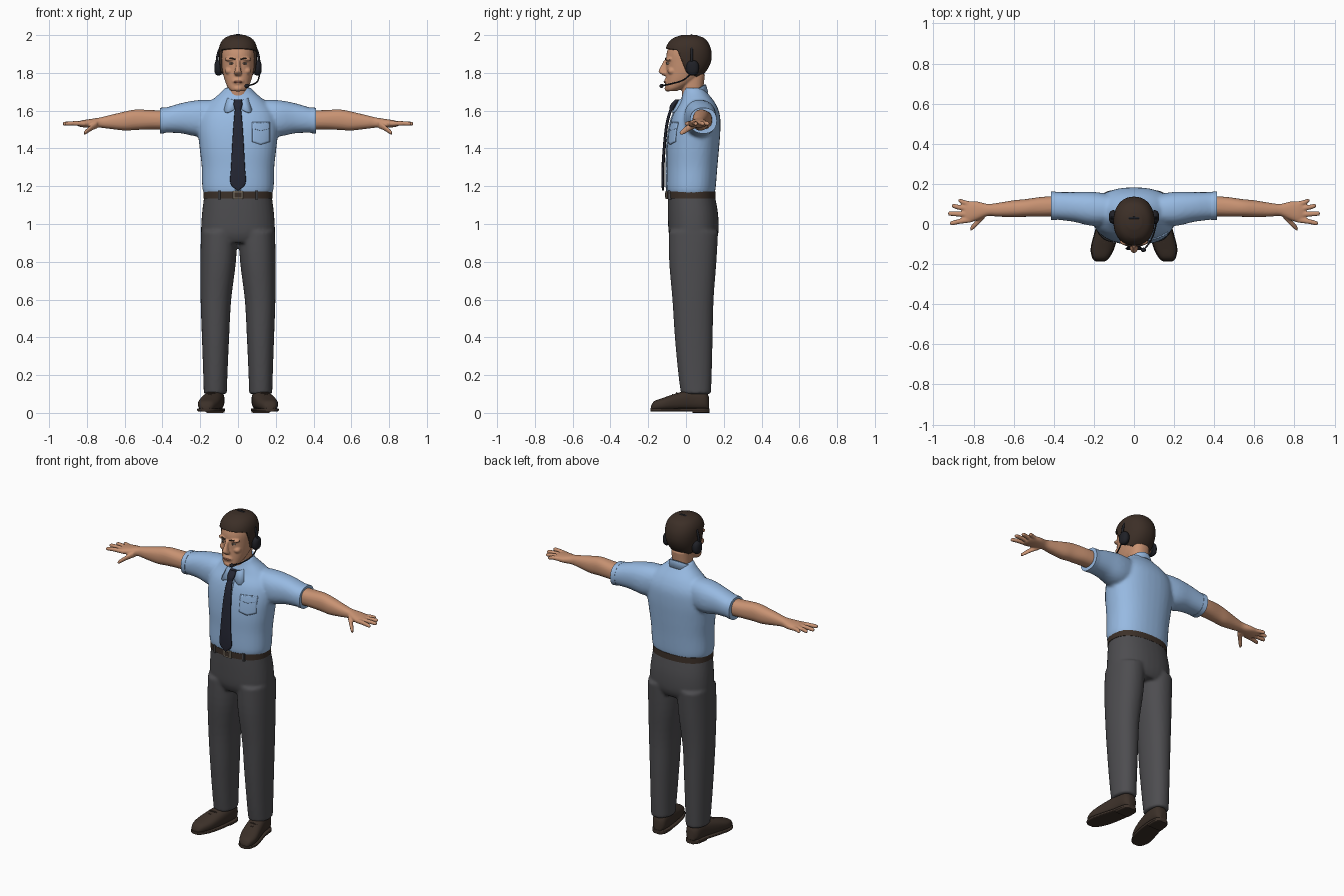
import bpy, bmesh, math
from mathutils import Vector

cube = bpy.data.objects.get("Cube")
if cube:
    bpy.data.objects.remove(cube, do_unlink=True)


def material(name, *rgb):
    m = bpy.data.materials.new(name)
    m.use_nodes = True
    m.diffuse_color = (*rgb, 1)
    bsdf = m.node_tree.nodes["Principled BSDF"]
    bsdf.inputs["Base Color"].default_value = (*rgb, 1)
    bsdf.inputs["Roughness"].default_value = 0.8
    return m


SHIRT = material("light blue cloth", .31, .49, .76)
TROUSER = material("charcoal cloth", .075, .074, .08)
SKIN = material("skin", .58, .29, .17)
HAIR = material("dark brown hair", .045, .028, .02)
TIE = material("navy tie", .018, .02, .034)
LEATHER = material("brown leather", .045, .03, .022)
PLASTIC = material("black plastic", .014, .015, .02)
METAL = material("buckle metal", .2, .17, .13)
LIP = material("lips", .36, .14, .09)
EYE = material("eye white", .5, .45, .4)


def loft(bm, axis, rings, p=2.3, n=36, steps=4, side=1):
    """Smooth closed tube through rings (position, centre u, centre v, half width, half height)."""
    rows = [rings[0], *rings, rings[-1]]
    path = []
    for i in range(1, len(rows) - 2):
        for k in range(steps):
            t = k / steps
            path.append([.5 * (2 * b + (c - a) * t + (2 * a - 5 * b + 4 * c - d) * t * t
                               + (3 * b - a - 3 * c + d) * t ** 3)
                         for a, b, c, d in zip(*rows[i - 1:i + 3])])
    path.append(rings[-1])
    loops = []
    for pos, u, v, a, b in path:
        loop = []
        for j in range(n):
            c, s = math.cos(math.tau * j / n), math.sin(math.tau * j / n)
            du = max(a, .002) * math.copysign(abs(c) ** (2 / p), c) + u
            dv = max(b, .002) * math.copysign(abs(s) ** (2 / p), s) + v
            x, y, z = {"x": (pos, du, dv), "y": (du, pos, dv), "z": (du, dv, pos)}[axis]
            loop.append(bm.verts.new((x * side, y, z)))
        loops.append(loop)
    for l0, l1 in zip(loops, loops[1:]):
        for j in range(n):
            bm.faces.new((l0[j], l0[j - 1], l1[j - 1], l1[j]))
    bm.faces.new(loops[0])
    bm.faces.new(loops[-1])


def ball(bm, centre, size):
    new = bmesh.ops.create_uvsphere(bm, u_segments=20, v_segments=12, radius=1)["verts"]
    for v in new:
        v.co = Vector(centre) + Vector(a * b for a, b in zip(v.co, size))


def make(name, bm, mat, voxel=0, smooth=3):
    bmesh.ops.recalc_face_normals(bm, faces=bm.faces)
    me = bpy.data.meshes.new(name)
    bm.to_mesh(me)
    bm.free()
    me.materials.append(mat)
    me.shade_smooth()
    me.set_sharp_from_angle(angle=math.radians(45))
    ob = bpy.data.objects.new(name, me)
    bpy.context.collection.objects.link(ob)
    if voxel:
        m = ob.modifiers.new("blend", "REMESH")
        m.mode, m.voxel_size, m.use_smooth_shade = "VOXEL", voxel, True
        m = ob.modifiers.new("soften", "SMOOTH")
        m.factor, m.iterations = .5, smooth
    return ob


def solid(name, axis, rings, mat, **kw):
    bm = bmesh.new()
    loft(bm, axis, rings, **kw)
    return make(name, bm, mat)


def wire(name, points, radius, mat):
    cu = bpy.data.curves.new(name, "CURVE")
    cu.dimensions, cu.bevel_depth, cu.bevel_resolution = "3D", radius, 2
    cu.use_fill_caps = True
    sp = cu.splines.new("BEZIER")
    sp.bezier_points.add(len(points) - 1)
    for b, p in zip(sp.bezier_points, points):
        b.co, b.handle_left_type, b.handle_right_type = p, "AUTO", "AUTO"
    cu.materials.append(mat)
    ob = bpy.data.objects.new(name, cu)
    bpy.context.collection.objects.link(ob)


def thicken(ob, depth, offset=0):
    m = ob.modifiers.new("thickness", "SOLIDIFY")
    m.thickness, m.offset = depth, offset


# Shirt: torso and short sleeves blended together
bm = bmesh.new()
loft(bm, "z", [(1.155, 0, .027, .178, .122), (1.19, 0, .027, .189, .13), (1.3, 0, .032, .192, .134),
               (1.4, 0, .037, .203, .138), (1.5, 0, .046, .212, .136), (1.58, 0, .055, .2, .124),
               (1.64, 0, .06, .155, .095), (1.69, 0, .05, .098, .067), (1.72, 0, .04, .07, .055)])
for s in (1, -1):
    loft(bm, "x", [(.08, .07, 1.57, .07, .085), (.2, .075, 1.56, .085, .097), (.3, .085, 1.56, .074, .08),
                   (.38, .09, 1.55, .069, .067), (.412, .092, 1.547, .07, .067)], side=s)
shirt = make("shirt", bm, SHIRT, .01)

# Sleeve hems
for s, label in ((1, "left"), (-1, "right")):
    solid(label + "_sleeve_hem", "x", [(.385, .09, 1.549, .07, .068), (.413, .092, 1.547, .071, .068)],
          SHIRT, side=s)

# Folded collar with pointed front flaps
bm = bmesh.new()
grid = []
for i in range(49):
    t = .1 + (math.tau - .2) * i / 48
    c, s, front = math.cos(t), math.sin(t), min(t, math.tau - t)
    flap = math.exp(-((front - .55) / .3) ** 2)
    r = .083 + .037 * flap
    grid.append([bm.verts.new(q) for q in (
        (.062 * s, .032 - .062 * c, 1.692 - .042 * c),
        (.072 * s, .032 - .072 * c, 1.694 - .042 * c),
        (r * s, .032 - r * c, 1.655 - .042 * c - .03 * flap))])
for g, h in zip(grid, grid[1:]):
    for k in range(2):
        bm.faces.new((g[k], g[k + 1], h[k + 1], h[k]))
thicken(make("collar", bm, SHIRT), .006)


def patch(name, x0, x1, z0, z1, dip, target, mat):
    """Thin panel laid on the front of a garment, its lower edge dipping in the middle."""
    bm = bmesh.new()
    bmesh.ops.create_grid(bm, x_segments=10, y_segments=10, size=.5)
    for v in bm.verts:
        x, h = v.co.x, v.co.y + .5
        v.co = (x0 + (x1 - x0) * (x + .5), -.3, z0 + (z1 - z0) * h - dip * (1 - h) * (1 - 2 * abs(x)))
    ob = make(name, bm, mat)
    m = ob.modifiers.new("lay", "SHRINKWRAP")
    m.wrap_method, m.target, m.offset = "PROJECT", target, .002
    m.use_project_y, m.wrap_mode = True, "ABOVE_SURFACE"
    thicken(ob, .007)


patch("shirt_pocket", .075, .165, 1.435, 1.535, .015, shirt, SHIRT)
patch("pocket_flap", .073, .167, 1.505, 1.538, .012, shirt, SHIRT)
patch("button_placket", -.016, .016, 1.175, 1.6, 0, shirt, SHIRT)

# Tie
solid("tie_blade", "z", [(1.178, 0, -.122, .003, .005), (1.215, 0, -.122, .04, .008), (1.3, 0, -.122, .037, .008),
                         (1.45, 0, -.111, .029, .008), (1.55, 0, -.097, .022, .008),
                         (1.62, 0, -.075, .015, .008)], TIE, p=3)
solid("tie_knot", "z", [(1.6, 0, -.079, .014, .01), (1.63, 0, -.068, .023, .015),
                        (1.66, 0, -.045, .02, .012)], TIE)

# Trousers: hips and legs blended together
bm = bmesh.new()
loft(bm, "z", [(.9, 0, .04, .17, .11), (.95, 0, .04, .194, .131), (1.05, 0, .037, .191, .133),
               (1.155, 0, .028, .178, .124)])
for s in (1, -1):
    loft(bm, "z", [(.1, .12, .053, .061, .079), (.2, .12, .048, .064, .088), (.4, .119, .041, .072, .1),
                   (.6, .117, .037, .081, .109), (.8, .105, .036, .094, .125),
                   (.96, .1, .04, .096, .13)], p=2.2, side=s)
trousers = make("trousers", bm, TROUSER, .009)

# Belt, loops and buckle
solid("belt", "z", [(1.135, 0, .028, .184, .129), (1.172, 0, .027, .183, .129)], LEATHER, steps=1)
for x in (-.1, .1):
    solid("belt_loop", "z", [(1.13, x, -.083, .007, .012), (1.177, x, -.083, .007, .012)], TROUSER, p=5)
solid("buckle", "z", [(1.132, 0, -.102, .026, .006), (1.175, 0, -.102, .026, .006)], METAL, p=6, steps=1)
solid("buckle_inset", "z", [(1.14, 0, -.106, .018, .004), (1.167, 0, -.106, .018, .004)],
      LEATHER, p=6, steps=1)

# Bare arms, hands and shoes
for s, label in ((1, "left"), (-1, "right")):
    bm = bmesh.new()
    loft(bm, "x", [(.37, .09, 1.55, .05, .05), (.46, .086, 1.552, .049, .051), (.54, .08, 1.552, .044, .054),
                   (.6, .076, 1.545, .042, .05), (.68, .071, 1.54, .034, .036), (.73, .07, 1.537, .03, .027),
                   (.78, .066, 1.533, .046, .023), (.82, .061, 1.531, .052, .019),
                   (.845, .06, 1.53, .045, .013)], side=s)
    for y, tip_x, tip_y in ((.022, .918, .004), (.047, .927, .052), (.073, .908, .09), (.098, .875, .116)):
        mid = (.82 + tip_x) / 2
        loft(bm, "x", [(.81, y, 1.531, .014, .013), (mid, (y + tip_y) / 2, 1.533, .0125, .012),
                       (tip_x - .008, tip_y, 1.531, .011, .01), (tip_x, tip_y, 1.53, .006, .006)],
             n=14, side=s)
    loft(bm, "x", [(.745, .048, 1.527, .02, .02), (.775, .015, 1.51, .018, .016),
                   (.805, -.015, 1.488, .015, .013), (.817, -.027, 1.48, .008, .008)], n=14, side=s)
    make(label + "_arm", bm, SKIN, .0055, 2)

    profile = [(-.185, .168, .018, .012), (-.168, .166, .038, .025), (-.12, .157, .055, .034),
               (-.05, .14, .056, .046), (.03, .123, .05, .055), (.1, .117, .043, .052),
               (.122, .116, .022, .035)]
    solid(label + "_shoe", "y", [(y, x, .012 + h, w, h) for y, x, w, h in profile], LEATHER, p=2.5, side=s)
    solid(label + "_sole", "y", [(y - .002, x, .016, w + .004, .009) for y, x, w, h in profile],
          LEATHER, p=5, side=s)
    solid(label + "_heel", "y", [(.035, .122, .012, .05, .012), (.1, .117, .012, .045, .012),
                                 (.124, .116, .012, .024, .012)], LEATHER, p=6, side=s)
    for i in range(3):
        y, z = -.045 - .022 * i, .106 - .01 * i
        wire(label + "_lace", [(s * (.115 + .004 * i), y, z - .006), (s * (.142 + .004 * i), y - .004, z),
                               (s * (.168 + .004 * i), y, z - .008)], .004, LEATHER)

# Head with neck, nose, brow, cheeks, chin and ears
skull = [(1.703, 0, -.078, .034, .026), (1.72, 0, -.06, .052, .048), (1.755, 0, -.028, .068, .08),
         (1.8, 0, -.004, .08, .101), (1.85, 0, .008, .087, .113), (1.9, 0, .01, .09, .113),
         (1.94, 0, .01, .083, .1), (1.97, 0, .012, .062, .075), (1.988, 0, .013, .025, .03)]
bm = bmesh.new()
loft(bm, "z", skull, p=2.2)
loft(bm, "z", [(1.58, 0, .045, .062, .055), (1.68, 0, .035, .056, .055), (1.79, 0, .035, .06, .065)])
loft(bm, "z", [(1.785, 0, -.108, .012, .012), (1.798, 0, -.118, .021, .02), (1.81, 0, -.121, .017, .024),
               (1.84, 0, -.113, .011, .018), (1.868, 0, -.104, .011, .012)], n=20)
ball(bm, (0, -.096, 1.717), (.026, .018, .016))
ball(bm, (0, -.1, 1.755), (.032, .015, .02))
for s in (1, -1):
    ball(bm, (s * .036, -.088, 1.872), (.036, .02, .011))
    ball(bm, (s * .046, -.074, 1.81), (.024, .024, .02))
    ball(bm, (s * .088, .03, 1.83), (.013, .022, .036))
make("head", bm, SKIN, .005, 2)

# Facial details
for s, label in ((1, "left"), (-1, "right")):
    for part, centre, size, mat in (("eye", (.034, -.094, 1.85), (.014, .01, .006), EYE),
                                    ("iris", (.034, -.1, 1.85), (.006, .006, .006), HAIR)):
        bm = bmesh.new()
        ball(bm, (s * centre[0], *centre[1:]), size)
        make(label + "_" + part, bm, mat)
    wire(label + "_eyebrow", [(s * .014, -.108, 1.871), (s * .035, -.107, 1.877), (s * .06, -.088, 1.868)],
         .004, HAIR)
bm = bmesh.new()
ball(bm, (0, -.11, 1.752), (.025, .008, .006))
make("mouth", bm, LIP)

# Hair cap trimmed along hairline, temples and nape
bm = bmesh.new()
loft(bm, "z", [(z + .012, x, y + .002, a + .012, b + .01) for z, x, y, a, b in skull], p=2.2, n=48)
trims = [(Vector((0, -.1, 1.928)), Vector((0, .15, 1))),
         (Vector((0, -.005, 1.82)), Vector((0, 1, .4))),
         (Vector((0, 0, 1.805)), Vector((0, .45, 1)))]
for co, no in trims:
    bmesh.ops.bisect_plane(bm, geom=bm.verts[:] + bm.edges[:] + bm.faces[:], plane_co=co, plane_no=no)


def trimmed(face):
    crown, behind, above = ((face.calc_center_median() - co).dot(no) > 0 for co, no in trims)
    return not (crown or (behind and above))


bmesh.ops.delete(bm, geom=[f for f in bm.faces if trimmed(f)], context="FACES")
thicken(make("hair", bm, HAIR), .014, -1)

# Headset: band, ear cups, boom and microphone
wire("headband", [(.112 * math.cos(a), .03, 1.85 + .148 * math.sin(a))
                  for a in (math.pi * i / 12 for i in range(13))], .007, PLASTIC)
for s, label in ((1, "left"), (-1, "right")):
    solid(label + "_ear_cup", "x", [(.088, .035, 1.826, .03, .036), (.105, .035, 1.826, .034, .041),
                                    (.118, .035, 1.826, .027, .034), (.124, .035, 1.826, .016, .022)],
          PLASTIC, side=s)
wire("microphone_boom", [(.113, .03, 1.8), (.108, -.01, 1.765), (.085, -.08, 1.742), (.05, -.128, 1.732)],
     .004, PLASTIC)
bm = bmesh.new()
ball(bm, (.047, -.129, 1.731), (.013, .011, .011))
make("microphone", bm, PLASTIC)
